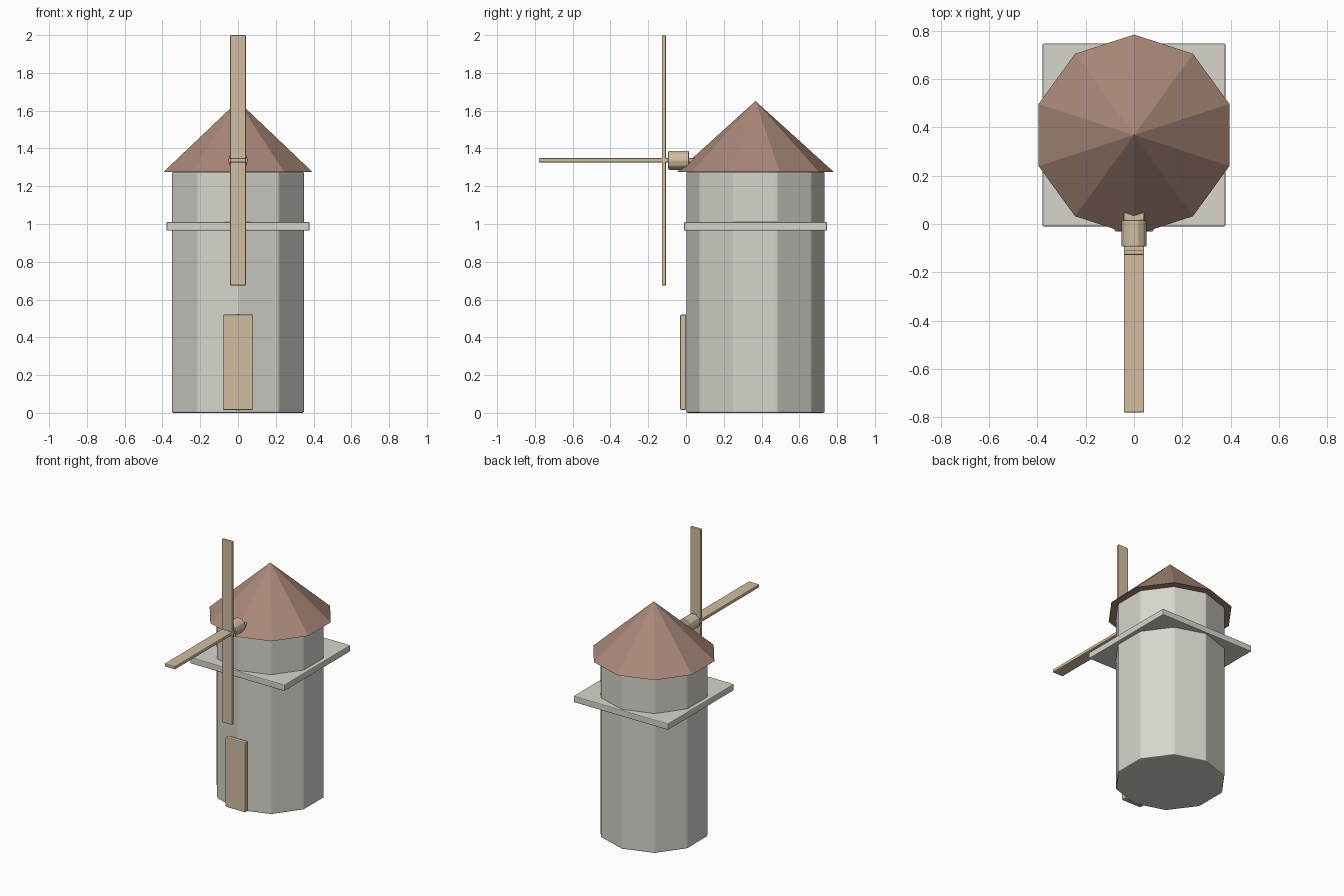
import bpy
import math
from mathutils import Matrix

default_cube = bpy.data.objects.get("Cube")
if default_cube:
    bpy.data.objects.remove(default_cube, do_unlink=True)

SIDES = 10
TOWER_Y = 0.368
AXLE_Y, AXLE_Z = -0.117, 1.337


def make_material(name, rgb):
    mat = bpy.data.materials.new(name)
    mat.use_nodes = True
    mat.diffuse_color = (*rgb, 1)
    mat.node_tree.nodes["Principled BSDF"].inputs["Base Color"].default_value = (*rgb, 1)
    return mat


stone = make_material("pale stone", (0.68, 0.66, 0.60))
clay = make_material("clay brown", (0.40, 0.245, 0.19))
wood = make_material("light wood", (0.64, 0.51, 0.36))


def finish(name, mat, bevel):
    obj = bpy.context.object
    obj.name = obj.data.name = name
    obj.data.materials.append(mat)
    if bevel:
        mod = obj.modifiers.new("soft edges", 'BEVEL')
        mod.width = bevel
        mod.segments = 2
        mod.limit_method = 'ANGLE'
    return obj


def box(name, mat, centre, size, bevel):
    bpy.ops.mesh.primitive_cube_add(size=1, location=centre)
    bpy.context.object.data.transform(Matrix.Diagonal((*size, 1)))
    return finish(name, mat, bevel)


def prism(name, mat, centre, radius, top_radius, depth, bevel=0, rotation=(0, 0, 0)):
    bpy.ops.mesh.primitive_cone_add(vertices=SIDES, radius1=radius, radius2=top_radius,
                                    depth=depth, location=centre, rotation=rotation)
    return finish(name, mat, bevel)


# Tower, square gallery and pointed roof (corners face front and back)
prism("tower", stone, (0, TOWER_Y, 0.638), 0.367, 0.367, 1.276, 0.008)
box("gallery", stone, (0, TOWER_Y, 0.988), (0.756, 0.756, 0.046), 0.006)
prism("roof", clay, (0, TOWER_Y, 1.463), 0.415, 0, 0.376)

# Door
box("door", wood, (0, -0.015, 0.268), (0.16, 0.032, 0.505), 0.006)

# Axle hub, pointing forward with corners to the sides
prism("hub", wood, (0, -0.039, AXLE_Z), 0.0525, 0.0525, 0.11, 0.006,
      (math.pi / 2, math.pi / 2, 0))

# Two crossed sail blades, one upright and one running front to back
for name, size in (("upright_blade", (0.084, 0.021, 1.325)),
                   ("level_blade", (0.084, 1.325, 0.023))):
    box(name, wood, (0, AXLE_Y, AXLE_Z), size, 0.005)
